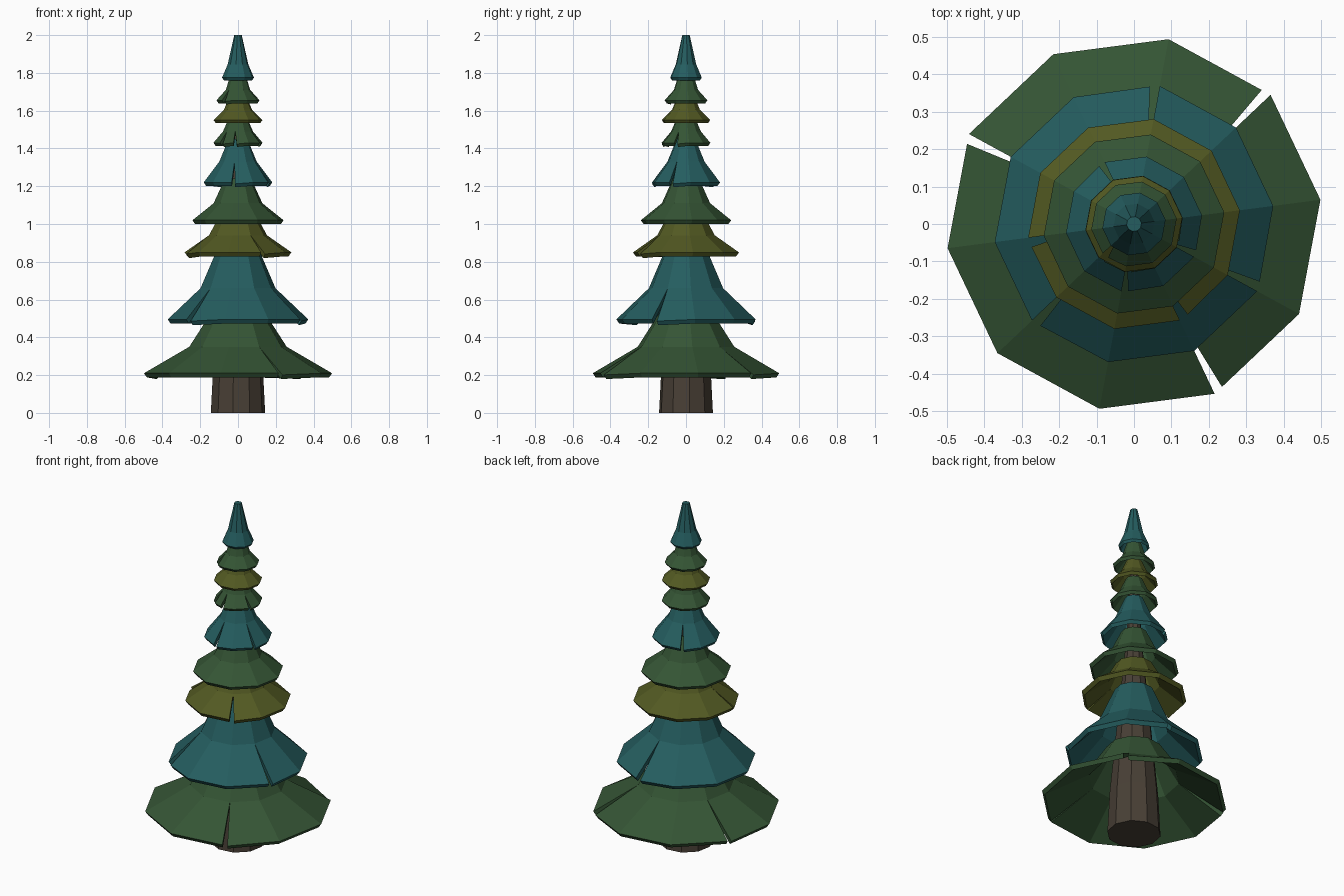
import bpy, bmesh, math

if "Cube" in bpy.data.objects:
    bpy.data.objects.remove(bpy.data.objects["Cube"])

SIDES = 10
PHASE = math.radians(7.4)


def material(name, rgb):
    m = bpy.data.materials.new(name)
    m.diffuse_color = (*rgb, 1)
    m.use_nodes = True
    m.node_tree.nodes["Principled BSDF"].inputs["Base Color"].default_value = m.diffuse_color
    return m


GREEN = material("green", (0.035, 0.09, 0.035))
TEAL = material("teal", (0.018, 0.11, 0.115))
OLIVE = material("olive", (0.085, 0.1, 0.016))
BROWN = material("brown", (0.065, 0.05, 0.036))


def finish(name, bm, mat):
    bmesh.ops.recalc_face_normals(bm, faces=bm.faces)
    me = bpy.data.meshes.new(name)
    bm.to_mesh(me)
    bm.free()
    me.materials.append(mat)
    ob = bpy.data.objects.new(name, me)
    bpy.context.collection.objects.link(ob)
    return ob


def point(bm, r, a, z):
    return bm.verts.new((r * math.cos(a), r * math.sin(a), z))


def ring(bm, r, z):
    return [point(bm, r, PHASE + i * math.tau / SIDES, z) for i in range(SIDES)]


# Trunk: tapered ten-sided pole running up inside the foliage
def trunk():
    bm = bmesh.new()
    rings = [ring(bm, r, z) for r, z in
             [(0.145, 0), (0.132, 0.25), (0.08, 0.8), (0.042, 1.2), (0.015, 1.8)]]
    for a, b in zip(rings, rings[1:]):
        for i in range(SIDES):
            j = (i + 1) % SIDES
            bm.faces.new((a[i], a[j], b[j], b[i]))
    bm.faces.new(rings[0])
    bm.faces.new(rings[-1])
    finish("trunk", bm, BROWN)


# Foliage skirt: thick flared shell, split open along some lower ridges
def skirt(name, mat, rim, mid, top, slits, thick, cap=False):
    bm = bmesh.new()
    gap = 0.026 if rim[0] > 0.2 else 0.018
    shells = []
    for inner in (0, 1):
        dr, dz = inner * thick * 0.7, inner * thick
        t = ring(bm, max(top[0] - dr, 0.004), top[1] - (dz if cap else 0))
        m = ring(bm, mid[0] - dr, mid[1] - dz * 0.6)
        left, right = [], []       # rim points before / after each ridge
        for i in range(SIDES):
            a = PHASE + i * math.tau / SIDES
            r, z = rim[0] - dr, rim[1] - dz
            v = point(bm, r, a, z)
            left.append(v)
            right.append(point(bm, r * 0.985, a + gap / rim[0], z - thick * 0.4)
                         if i in slits else v)
        for i in range(SIDES):
            j = (i + 1) % SIDES
            bm.faces.new((m[i], m[j], t[j], t[i]))
            bm.faces.new((right[i], left[j], m[j], m[i]))
        shells.append((t, m, left, right))
    (t, m, l, r), (t2, m2, l2, r2) = shells
    for i in range(SIDES):
        j = (i + 1) % SIDES
        bm.faces.new((r[i], l[j], l2[j], r2[i]))
        if not cap:
            bm.faces.new((t[i], t[j], t2[j], t2[i]))
        if i in slits:
            bm.faces.new((m[i], l[i], l2[i], m2[i]))
            bm.faces.new((m[i], r[i], r2[i], m2[i]))
    if cap:
        bm.faces.new(t)
        bm.faces.new(t2)
    finish(name, bm, mat)


trunk()
# material, rim (r, z), shoulder (r, z), top (r, z), split ridges, thickness
LAYERS = [
    (GREEN, (0.502, 0.21), (0.26, 0.35), (0.15, 0.52), (1, 4, 8), 0.022),
    (TEAL, (0.375, 0.495), (0.20, 0.66), (0.105, 0.88), (2, 6, 9), 0.022),
    (OLIVE, (0.285, 0.85), (0.155, 0.94), (0.10, 1.04), (5, 8), 0.022),
    (GREEN, (0.243, 1.02), (0.13, 1.11), (0.07, 1.24), (), 0.02),
    (TEAL, (0.183, 1.22), (0.10, 1.33), (0.05, 1.45), (3, 7, 9), 0.018),
    (GREEN, (0.131, 1.43), (0.08, 1.49), (0.045, 1.57), (6, 7, 9), 0.016),
    (OLIVE, (0.130, 1.55), (0.075, 1.605), (0.043, 1.68), (), 0.016),
    (GREEN, (0.115, 1.655), (0.065, 1.71), (0.04, 1.79), (6,), 0.016),
    (TEAL, (0.085, 1.775), (0.055, 1.845), (0.02, 2.0), (), 0.014),
]
for n, layer in enumerate(LAYERS, 1):
    skirt(f"foliage_layer_{n}", *layer, cap=n == len(LAYERS))
